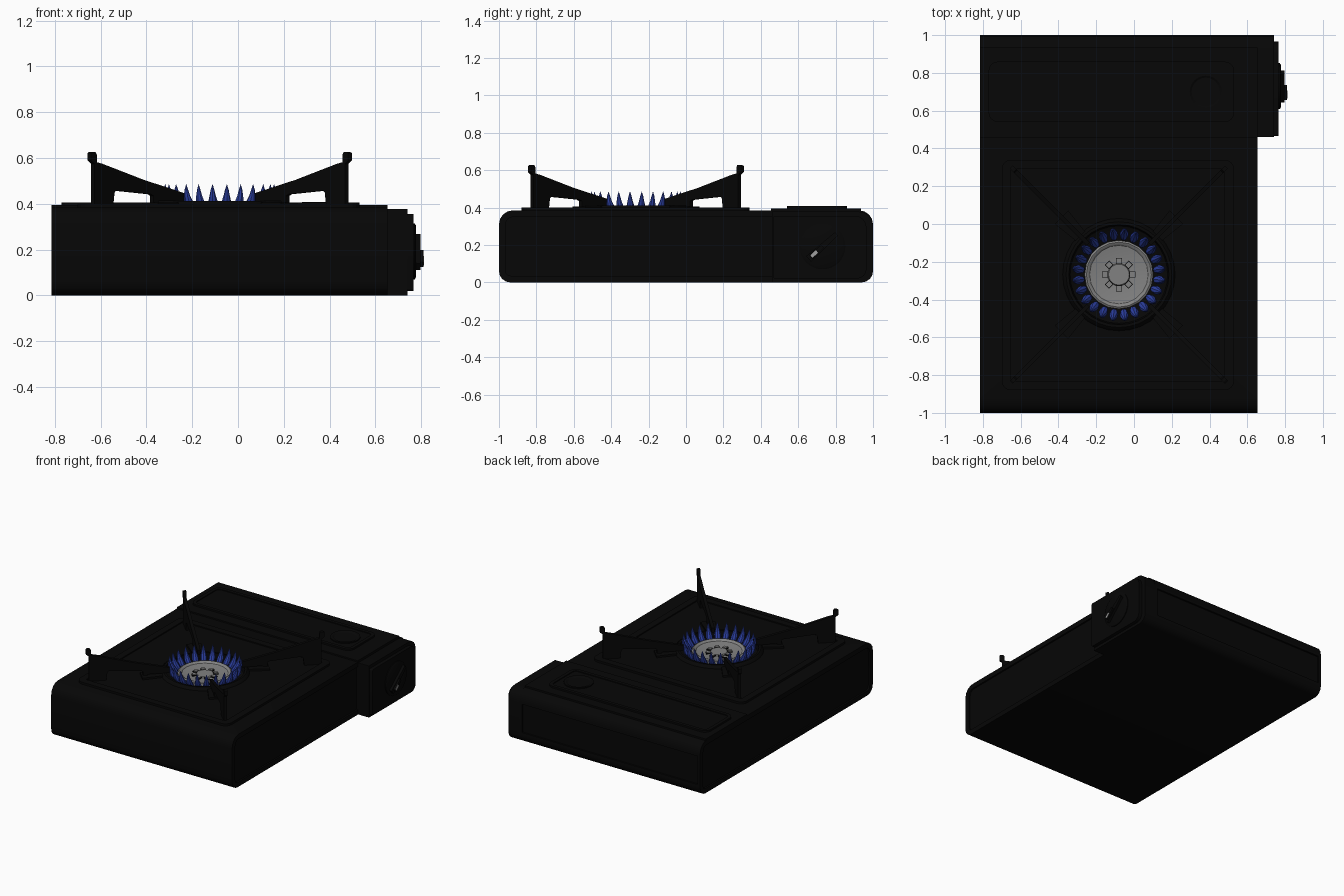
import bpy, bmesh, math
from mathutils import Vector, Matrix

if "Cube" in bpy.data.objects:
    bpy.data.objects.remove(bpy.data.objects["Cube"])

def mat(name, rgb):
    m = bpy.data.materials.new(name)
    m.diffuse_color = (*rgb, 1)
    m.use_nodes = True
    m.node_tree.nodes["Principled BSDF"].inputs["Base Color"].default_value = m.diffuse_color
    return m

BLACK = mat("black enamel", (0.002, 0.002, 0.002))
GREY = mat("burner grey", (0.22, 0.22, 0.22))
BLUE = mat("flame blue", (0.025, 0.05, 0.36))
MARK = mat("pale mark", (0.35, 0.35, 0.35))
CX, CY = -0.08, -0.268          # burner centre

def finish(bm, name, m, smooth=False):
    bmesh.ops.recalc_face_normals(bm, faces=bm.faces)
    me = bpy.data.meshes.new(name)
    bm.to_mesh(me)
    bm.free()
    ob = bpy.data.objects.new(name, me)
    bpy.context.collection.objects.link(ob)
    me.materials.append(m)
    if smooth:
        bpy.ops.object.select_all(action='DESELECT')
        ob.select_set(True)
        bpy.context.view_layer.objects.active = ob
        bpy.ops.object.shade_smooth_by_angle(angle=math.radians(35))
    return ob

def prism(bm, pts, depth, mtx):
    """Extrude a 2D outline (u, v) along w; mtx maps (u, v, w) to the world."""
    a = [bm.verts.new(mtx @ Vector((u, v, 0))) for u, v in pts]
    b = [bm.verts.new(mtx @ Vector((u, v, depth))) for u, v in pts]
    n = len(pts)
    for i in range(n):
        j = (i + 1) % n
        bm.faces.new((a[i], a[j], b[j], b[i]))
    return bm.faces.new(a[::-1]), bm.faces.new(b)

def lathe(bm, prof, n, mtx, path=None):
    """Revolve (r, z) points round z; path gives an x offset per ring to bend the shape."""
    rings = []
    for k, (r, z) in enumerate(prof):
        x = path[k] if path else 0
        if r < 1e-5:
            rings.append([bm.verts.new(mtx @ Vector((x, 0, z)))] * n)
        else:
            rings.append([bm.verts.new(mtx @ Vector((x + r * math.cos(t * math.tau / n),
                          r * math.sin(t * math.tau / n), z))) for t in range(n)])
    for p, q in zip(rings, rings[1:]):
        for i in range(n):
            j = (i + 1) % n
            bm.faces.new(list(dict.fromkeys((p[i], p[j], q[j], q[i]))))

def rounded(u0, v0, u1, v1, radii, seg=4):
    """Rounded rectangle, radii at (u0v0, u1v0, u1v1, u0v1)."""
    pts = []
    for k, (u, v, su, sv) in enumerate(((u0, v0, 1, 1), (u1, v0, -1, 1), (u1, v1, -1, -1), (u0, v1, 1, -1))):
        r = radii[k]
        if r == 0:
            pts.append((u, v))
            continue
        for s in range(seg + 1):
            t = math.pi + k * math.pi / 2 + s * math.pi / 2 / seg
            pts.append((u + su * r + r * math.cos(t), v + sv * r + r * math.sin(t)))
    return pts

def yz(x):       # outline in y, z extruded along +x
    return Matrix(((0, 0, 1, x), (1, 0, 0, 0), (0, 1, 0, 0), (0, 0, 0, 1)))

def inset(bm, face, width, depth, direction):
    bmesh.ops.inset_region(bm, faces=[face], thickness=width, depth=0)
    r = bmesh.ops.extrude_discrete_faces(bm, faces=[face])["faces"][0]
    bmesh.ops.translate(bm, verts=r.verts, vec=Vector(direction) * depth)
    return r

# cutter for the burner well
bm = bmesh.new()
lathe(bm, [(0, 0.3), (0.272, 0.3), (0.272, 0.6), (0, 0.6)], 32, Matrix.Translation((CX, CY, 0)))
well = finish(bm, "well_cutter", BLACK)
well.hide_render = True
well.display_type = 'WIRE'
well.hide_set(True)

def cut(ob):
    mod = ob.modifiers.new("well", 'BOOLEAN')
    mod.operation = 'DIFFERENCE'
    mod.object = well

# main body with recessed end and back panels
bm = bmesh.new()
ends = prism(bm, rounded(-1, 0, 1, 0.385, (0.06, 0.06, 0.075, 0.075)), 1.468, yz(-0.815))
bmesh.ops.recalc_face_normals(bm, faces=bm.faces)
back = max(bm.faces, key=lambda f: f.calc_center_median().y)
for f, d in zip(ends, (1, -1)):
    inset(bm, f, 0.035, 0.012, (d, 0, 0))
inset(bm, back, 0.03, 0.012, (0, -1, 0))
cut(finish(bm, "body", BLACK, True))

# top plate with lowered middle
bm = bmesh.new()
lo, hi = prism(bm, rounded(-0.7, -0.88, 0.53, 0.34, (0.05,) * 4), 0.03, Matrix.Translation((0, 0, 0.37)))
bmesh.ops.recalc_face_normals(bm, faces=bm.faces)
inset(bm, hi, 0.05, 0.008, (0, 0, -1))
cut(finish(bm, "top_plate", BLACK))

# cartridge lid: full-width panel, raised field and round knock-out
bm = bmesh.new()
prism(bm, rounded(-0.815, 0.455, 0.653, 0.935, (0,) * 4), 0.025, Matrix.Translation((0, 0, 0.37)))
finish(bm, "cartridge_lid", BLACK)
bm = bmesh.new()
lo, hi = prism(bm, rounded(-0.77, 0.54, 0.53, 0.86, (0.05,) * 4), 0.037, Matrix.Translation((0, 0, 0.37)))
bmesh.ops.recalc_face_normals(bm, faces=bm.faces)
inset(bm, hi, 0.025, 0.006, (0, 0, -1))
finish(bm, "lid_field", BLACK)
bm = bmesh.new()
lathe(bm, [(0.1, 0.38), (0.1, 0.408), (0.085, 0.408), (0.075, 0.402), (0, 0.402)], 24,
      Matrix.Translation((0.38, 0.7, 0)))
finish(bm, "lid_disc", BLACK)

# control box: main block, then a smaller face plate
bm = bmesh.new()
prism(bm, rounded(0.46, 0.0, 1.0, 0.378, (0, 0.06, 0.075, 0)), 0.1, yz(0.64))
prism(bm, rounded(0.465, 0.02, 0.965, 0.355, (0.01, 0.05, 0.06, 0.01)), 0.027, yz(0.739))
finish(bm, "control_box", BLACK, True)

# knob: disc, diagonal grip and pale pointer mark
KY, KZ = 0.73, 0.192
axis = Matrix.Translation((0.76, KY, KZ)) @ Matrix.Rotation(math.pi / 2, 4, 'Y')
bm = bmesh.new()
lathe(bm, [(0, 0), (0.122, 0), (0.122, 0.012), (0.112, 0.018), (0, 0.018)], 32, axis)
finish(bm, "knob_disc", BLACK, True)
spin = Matrix.Translation((0, KY, KZ)) @ Matrix.Rotation(math.radians(42), 4, 'X')
bm = bmesh.new()
prism(bm, [(-0.1, -0.02), (0.1, -0.012), (0.1, 0.012), (-0.1, 0.02)], 0.022, spin @ yz(0.775))
prism(bm, [(-0.085, -0.014), (0.0, -0.01), (0.0, 0.01), (-0.085, 0.014)], 0.013, spin @ yz(0.797))
finish(bm, "knob_grip", BLACK)
bm = bmesh.new()
prism(bm, rounded(-0.08, -0.009, -0.04, 0.009, (0,) * 4), 0.004, spin @ yz(0.808))
finish(bm, "knob_mark", MARK)

# burner well: dark bowl with a raised rim
bm = bmesh.new()
at = Matrix.Translation((CX, CY, 0))
lathe(bm, [(0.3, 0.385), (0.295, 0.4), (0.28, 0.412), (0.265, 0.412), (0.258, 0.37),
           (0.2, 0.345), (0, 0.345)], 32, at)
finish(bm, "burner_bowl", BLACK, True)

# burner head: dished grey cap with a hub
bm = bmesh.new()
lathe(bm, [(0.17, 0.345), (0.182, 0.36), (0.182, 0.392), (0.172, 0.398), (0.162, 0.394),
           (0.155, 0.386), (0.09, 0.375), (0.06, 0.375), (0.055, 0.384), (0, 0.384)], 20, at)
finish(bm, "burner_head", GREY, True)

# burner teeth round the hub, each on a dark base
for name, m, s, z in (("tooth_gaps", BLACK, 0.016, 0.382), ("burner_teeth", GREY, 0.013, 0.388)):
    bm = bmesh.new()
    for k in range(8):
        turn = at @ Matrix.Rotation(k * math.tau / 8, 4, 'Z')
        prism(bm, rounded(0.073 - s, -s, 0.073 + s, s, (0,) * 4), z - 0.37,
              turn @ Matrix.Translation((0, 0, 0.37)))
    finish(bm, name, m)

# ring of flames: fat at the foot, bending outwards and up to a thin tip
bm = bmesh.new()
for k in range(24):
    turn = at @ Matrix.Rotation((k + 0.5) * math.tau / 24, 4, 'Z')
    lathe(bm, [(0, 0.36), (0.013, 0.368), (0.022, 0.385), (0.022, 0.405), (0.014, 0.435),
               (0.008, 0.462), (0, 0.487)], 8, turn,
          (0.192, 0.195, 0.208, 0.222, 0.234, 0.239, 0.24))
finish(bm, "flames", BLUE, True)

# four pan supports: sheet-metal arms with folded feet
arm = [(0.785, 0.38), (0.785, 0.575), (0.805, 0.59), (0.805, 0.622), (0.795, 0.627), (0.778, 0.627),
       (0.77, 0.615), (0.77, 0.582), (0.735, 0.575), (0.48, 0.505), (0.23, 0.447), (0.23, 0.412),
       (0.39, 0.412), (0.39, 0.38), (0.42, 0.38), (0.42, 0.435), (0.435, 0.442), (0.65, 0.458),
       (0.66, 0.45), (0.67, 0.38)]
bm = bmesh.new()
for k in range(4):
    turn = at @ Matrix.Rotation(math.pi / 4 + k * math.pi / 2, 4, 'Z')
    upright = turn @ Matrix.Translation((0, 0.011, 0)) @ Matrix.Rotation(math.pi / 2, 4, 'X')
    prism(bm, arm, 0.022, upright)
    prism(bm, [(0.29, -0.035), (0.43, -0.05), (0.43, 0.05), (0.29, 0.035)], 0.022,
          turn @ Matrix.Translation((0, 0, 0.383)))
finish(bm, "pan_supports", BLACK)
